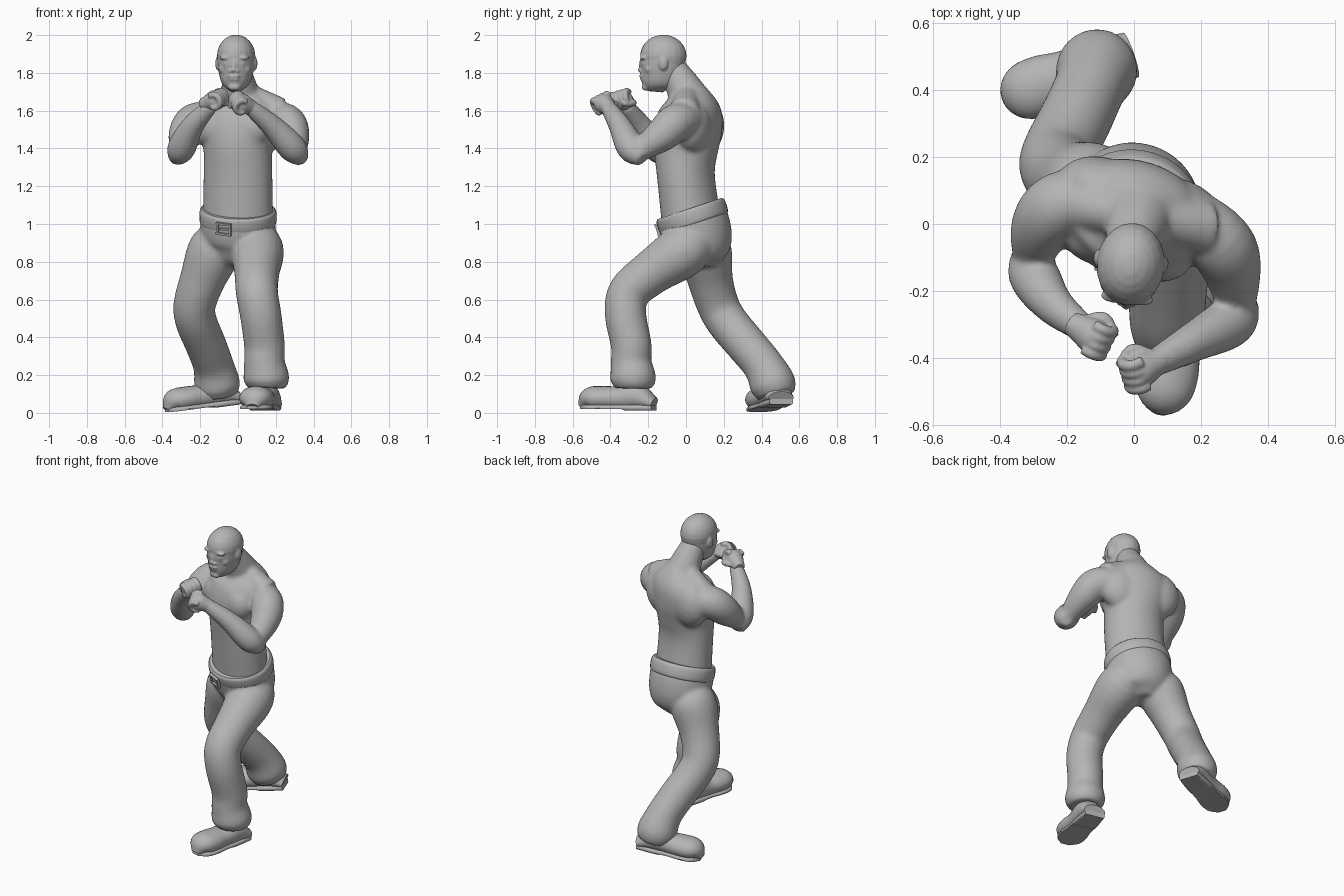
import bpy, bmesh, math
from mathutils import Vector, Matrix

cube = bpy.data.objects.get("Cube")
if cube:
    bpy.data.objects.remove(cube, do_unlink=True)

grey = bpy.data.materials.new("plain_grey")
grey.use_nodes = True
GREY = (0.46, 0.46, 0.46, 1)
grey.diffuse_color = GREY
grey.node_tree.nodes["Principled BSDF"].inputs["Base Color"].default_value = GREY


def smooth_path(points, steps=5):
    """Catmull-Rom interpolation of (x, y, z, width, depth) stations."""
    rows = [Vector(p if len(p) == 5 else (*p, p[-1])) for p in points]
    rows = [rows[0] * 2 - rows[1]] + rows + [rows[-1] * 2 - rows[-2]]
    out = []
    for before, start, end, after in zip(rows, rows[1:], rows[2:], rows[3:]):
        leave, arrive = (end - before) / 2, (after - start) / 2
        for k in range(steps):
            t = k / steps
            ease = t * t * (3 - 2 * t)
            out.append(start.lerp(end, ease) + leave * t * (1 - t) ** 2 - arrive * t * t * (1 - t))
    return out + [rows[-2]]


def loft(bm, points, ref=(1, 0, 0), sides=24):
    """Skin a row of oval sections along a path; ref is the width direction."""
    path = smooth_path(points)
    centres = [Vector(p[:3]) for p in path]
    angles = [math.tau * k / sides for k in range(sides)]
    rings = []
    for i, (centre, station) in enumerate(zip(centres, path)):
        tangent = (centres[min(i + 1, len(path) - 1)] - centres[max(i - 1, 0)]).normalized()
        across = Vector(ref)
        across = (across - tangent * across.dot(tangent)).normalized()
        width = across * station[3]
        depth = tangent.cross(across) * station[4]
        rings.append([bm.verts.new(centre + width * math.cos(a) + depth * math.sin(a)) for a in angles])
    for lower, upper in zip(rings, rings[1:]):
        for k in range(sides):
            n = (k + 1) % sides
            bm.faces.new((lower[k], lower[n], upper[n], upper[k]))
    bm.faces.new(rings[0][::-1])
    bm.faces.new(rings[-1])


def ball(bm, centre, radii, frame=Matrix()):
    placed = frame @ Matrix.Translation(centre) @ Matrix.Diagonal((*radii, 1))
    bmesh.ops.create_uvsphere(bm, u_segments=20, v_segments=12, radius=1, matrix=placed)


def box(bm, centre, size, frame):
    placed = frame @ Matrix.Translation(centre) @ Matrix.Diagonal((*size, 1))
    bmesh.ops.create_cube(bm, size=1, matrix=placed)


def turned(place, degrees):
    return Matrix.Translation(place) @ Matrix.Rotation(math.radians(degrees), 4, "Z")


def finish(bm, name, voxel=0, relax=0):
    """Turn the bmesh into an object; voxel fuses its overlapping shapes."""
    bmesh.ops.recalc_face_normals(bm, faces=bm.faces)
    mesh = bpy.data.meshes.new(name)
    bm.to_mesh(mesh)
    bm.free()
    mesh.materials.append(grey)
    obj = bpy.data.objects.new(name, mesh)
    bpy.context.collection.objects.link(obj)
    if voxel:
        fuse = obj.modifiers.new("fuse", "REMESH")
        fuse.mode = "VOXEL"
        fuse.voxel_size = voxel
        fuse.use_smooth_shade = True
        soften = obj.modifiers.new("soften", "SMOOTH")
        soften.factor = 0.5
        soften.iterations = relax
    else:
        bpy.ops.object.select_all(action="DESELECT")
        obj.select_set(True)
        bpy.context.view_layer.objects.active = obj
        bpy.ops.object.shade_smooth_by_angle(angle=math.radians(40))


# The trunk is turned a little to its right
TRUNK = turned((0, .015, 0), -16)
SIDE = (1, -.3, 0)

# Bare torso and neck
body = bmesh.new()
loft(body, [(0, .03, 1, .19, .155), (0, 0, 1.25, .185, .15), (0, 0, 1.4, .185, .17),
            (0, .015, 1.52, .22, .175), (.02, .03, 1.62, .2, .15), (.02, .03, 1.72, .08)], SIDE, 32)
loft(body, [(.03, .06, 1.58, .12), (.01, 0, 1.7, .1), (-.01, -.08, 1.84, .07)])
# chest and shoulder blades
for s in (-1, 1):
    ball(body, (s * .085, -.085, 1.51), (.115, .08, .11), TRUNK)
    ball(body, (s * .115, .055, 1.52), (.14, .1, .15), TRUNK)
# slopes from neck to shoulders
for shoulder in ((.21, -.01, 1.59), (-.19, .06, 1.56)):
    loft(body, [(0, .02, 1.72, .05), (*shoulder, .085)], (0, 1, 0))

# Arms: both share heights and thickness, only the reach differs
UPPER_ARM = ((1.55, .09), (1.54, .1), (1.47, .09), (1.37, .05))
FOREARM = ((1.34, .04), (1.4, .075), (1.52, .06), (1.63, .04))
left_reach = (((.15, .03), (.25, -.05), (.29, -.13), (.31, -.27)),
              ((.34, -.23), (.29, -.29), (.18, -.35), (.05, -.42)))
right_reach = (((-.14, .08), (-.23, .05), (-.28, -.02), (-.31, -.12)),
               ((-.33, -.08), (-.3, -.15), (-.24, -.24), (-.14, -.32)))
for reach in (left_reach, right_reach):
    for spots, shape in zip(reach, (UPPER_ARM, FOREARM)):
        loft(body, [spot + form for spot, form in zip(spots, shape)], SIDE)
finish(body, "torso_and_arms", .01, 12)

# Head: skull and jaw, then paired features
head = bmesh.new()
ball(head, (0, 0, .09), (.102, .124, .112))
loft(head, [(0, -.04, -.1, .025, .04), (0, -.035, -.06, .07, .085), (0, -.01, .01, .093, .115),
            (0, 0, .1, .1, .12)])
ball(head, (0, -.115, .035), (.013, .015, .045))
ball(head, (0, -.12, .015), (.015, .018, .012))
features = {
    "brow": ((.04, -.1, .08), (.04, .02, .012)),
    "eye": ((.04, -.1, .05), (.02, .012, .01)),
    "nostril": ((.018, -.115, .01), (.013, .013, .01)),
    "cheek": ((.05, -.065, .02), (.035, .03, .03)),
    "upper_lip": ((.01, -.11, -.016), (.025, .018, .01)),
    "lower_lip": ((.01, -.105, -.034), (.02, .018, .01)),
    "chin": ((.01, -.09, -.075), (.025, .025, .02)),
    "ear": ((.1, .01, .05), (.012, .025, .036)),
}
for (x, y, z), radii in features.values():
    for s in (-1, 1):
        ball(head, (s * x, y, z), radii)
head.transform(turned((-.01, -.12, 1.8), -6))
finish(head, "head", .006, 5)


# Fists with fingers curled round an oval
def fist(name, centre, forward, thumb_side):
    forward = Vector(forward).normalized()
    side = Vector(thumb_side)
    side = (side - forward * side.dot(forward)).normalized()
    up = forward.cross(side)
    if up.z < 0:
        up = -up

    def at(f, s, u, radius):
        return (*(Vector(centre) + forward * f + side * s + up * u), radius)

    bm = bmesh.new()
    loft(bm, [at(-.08, 0, 0, .035), at(-.04, 0, 0, .044), at(0, 0, 0, .054), at(.035, 0, 0, .046)], side)
    curl = [math.radians(110 - 50 * k) for k in range(6)]
    for finger in range(4):
        s = (finger - 1.5) * .027
        loft(bm, [at(.015 + .035 * math.cos(a), s, .036 * math.sin(a), .017) for a in curl], side, 12)
    loft(bm, [at(-.045, .03, -.01, .015), at(0, .056, -.03, .019), at(.05, .02, -.045, .013)], up, 12)
    finish(bm, name, .005, 4)


fist("left_fist", (.022, -.433, 1.635), (-.8, -.4, .3), (.2, .9, .2))
fist("right_fist", (-.123, -.333, 1.655), (.75, -.45, .3), (.3, .9, .2))

# Trousers: seat and two legs of the same thickness
jeans = bmesh.new()
loft(jeans, [(0, .02, 1.07, .194, .176), (0, .045, .99, .2, .188), (0, .07, .9, .19, .176),
             (-.01, .08, .82, .15, .135), (-.01, .085, .77, .06, .07)], SIDE, 32)
LEG = (.08, .14, .12, .112, .11, .108, .108, .122, .1)
left_leg = ((.06, .1, .98), (.1, 0, .87), (.1, -.18, .745), (.1, -.3, .64), (.12, -.32, .52),
            (.14, -.29, .36), (.14, -.29, .27), (.15, -.28, .18), (.15, -.28, .13))
right_leg = ((-.06, .1, .98), (-.12, .1, .87), (-.19, .13, .7), (-.23, .17, .57), (-.22, .22, .48),
             (-.17, .32, .36), (-.13, .41, .25), (-.11, .46, .15), (-.1, .475, .09))
for leg in (left_leg, right_leg):
    loft(jeans, [(*spot, radius) for spot, radius in zip(leg, LEG)])
finish(jeans, "trousers", .011, 10)

# Belt with rounded edges, and its buckle
belt = bmesh.new()
loft(belt, [(0, .033 - .014 * t, 1.04 + .042 * t, .206 - .012 * t ** 4, .191 - .013 * t ** 4)
            for t in (-1, -.7, 0, .7, 1)], SIDE, 40)
finish(belt, "belt")
hips = Matrix.Translation((0, .036, 1.028)) @ Matrix.Rotation(math.radians(18), 4, "X") @ turned((0, 0, 0), -23)
buckle = bmesh.new()
for s in (-1, 1):
    box(buckle, (s * .036, -.192, 0), (.012, .02, .066), hips)
    box(buckle, (0, -.194, s * .028), (.084, .02, .011), hips)
box(buckle, (.008, -.194, 0), (.05, .016, .01), hips)
finish(buckle, "belt_buckle")


# Shoes: rounded upper on a flat sole with a heel
def shoe(name, heel, yaw, pitch):
    place = turned(heel, yaw) @ Matrix.Rotation(pitch, 4, "Y")
    outline = ((0, .07, .07), (.1, .08, .15), (.2, .08, .13), (.28, .09, .13), (.35, .08, .12), (.395, .03, .04))
    upper, sole = bmesh.new(), bmesh.new()
    loft(upper, [(x, 0, tall / 2, wide, tall / 2) for x, wide, tall in outline], (0, 1, 0))
    loft(sole, [(x, 0, .015, wide * .95, .035) for x, wide, tall in outline], (0, 1, 0))
    for v in upper.verts:
        v.co.z = max(v.co.z, .02)
    for v in sole.verts:
        v.co.z = min(max(v.co.z, 0 if v.co.x < .15 else .008), .03)
    for bm, part in ((upper, "upper"), (sole, "sole")):
        bm.transform(place)
        finish(bm, name + "_" + part)


shoe("left_shoe", (.165, -.17, .012), -103, 0)
shoe("right_shoe", (-.005, .505, .045), -161, .125)
